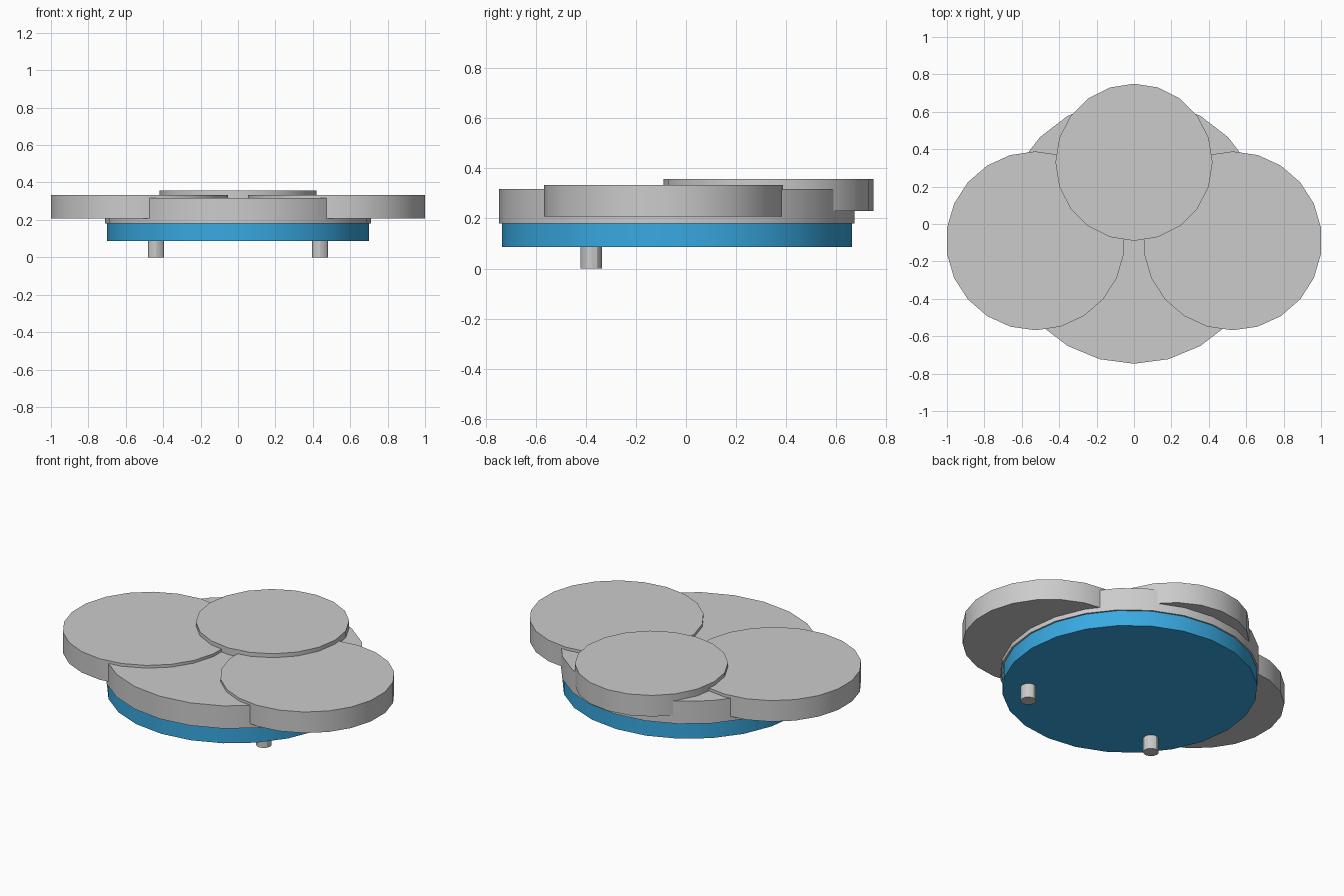
import bpy, bmesh
from math import sin, cos, tau, radians

if "Cube" in bpy.data.objects:
    bpy.data.objects.remove(bpy.data.objects["Cube"])


def disc(name, x, y, radius, z0, z1, sides, mat=None):
    """Upright polygonal disc with a corner pointing to +y."""
    bm = bmesh.new()
    ring = [bm.verts.new((x + radius * sin(tau * i / sides),
                          y + radius * cos(tau * i / sides), z0)) for i in range(sides)]
    base = bm.faces.new(ring)
    top = bmesh.ops.extrude_face_region(bm, geom=[base], use_keep_orig=True)
    for v in top["geom"]:
        if isinstance(v, bmesh.types.BMVert):
            v.co.z = z1
    bmesh.ops.recalc_face_normals(bm, faces=bm.faces)
    mesh = bpy.data.meshes.new(name)
    bm.to_mesh(mesh)
    bm.free()
    if mat:
        mesh.materials.append(mat)
    ob = bpy.data.objects.new(name, mesh)
    bpy.context.collection.objects.link(ob)
    # smooth rim, crisp top and bottom edges
    bpy.ops.object.select_all(action='DESELECT')
    ob.select_set(True)
    bpy.context.view_layer.objects.active = ob
    bpy.ops.object.shade_smooth_by_angle(angle=radians(30))
    return ob


blue = bpy.data.materials.new("blue")
blue.diffuse_color = (0.04, 0.40, 0.76, 1)
blue.use_nodes = True
blue.node_tree.nodes["Principled BSDF"].inputs["Base Color"].default_value = blue.diffuse_color

# stacked round body: blue underside and grey plate
disc("blue_underside", 0, -0.036, 0.70, 0.086, 0.18, 24, blue)
disc("main_plate", 0, -0.037, 0.71, 0.18, 0.317, 24)

# rear disc
disc("rear_disc", 0, 0.33, 0.42, 0.23, 0.358, 20)

# mirrored side discs and small pegs
for side, s in (("left", -1), ("right", 1)):
    disc(side + "_disc", s * 0.527, -0.09, 0.478, 0.207, 0.334, 22)
    disc(side + "_peg", s * 0.438, -0.378, 0.043, 0, 0.09, 12)
